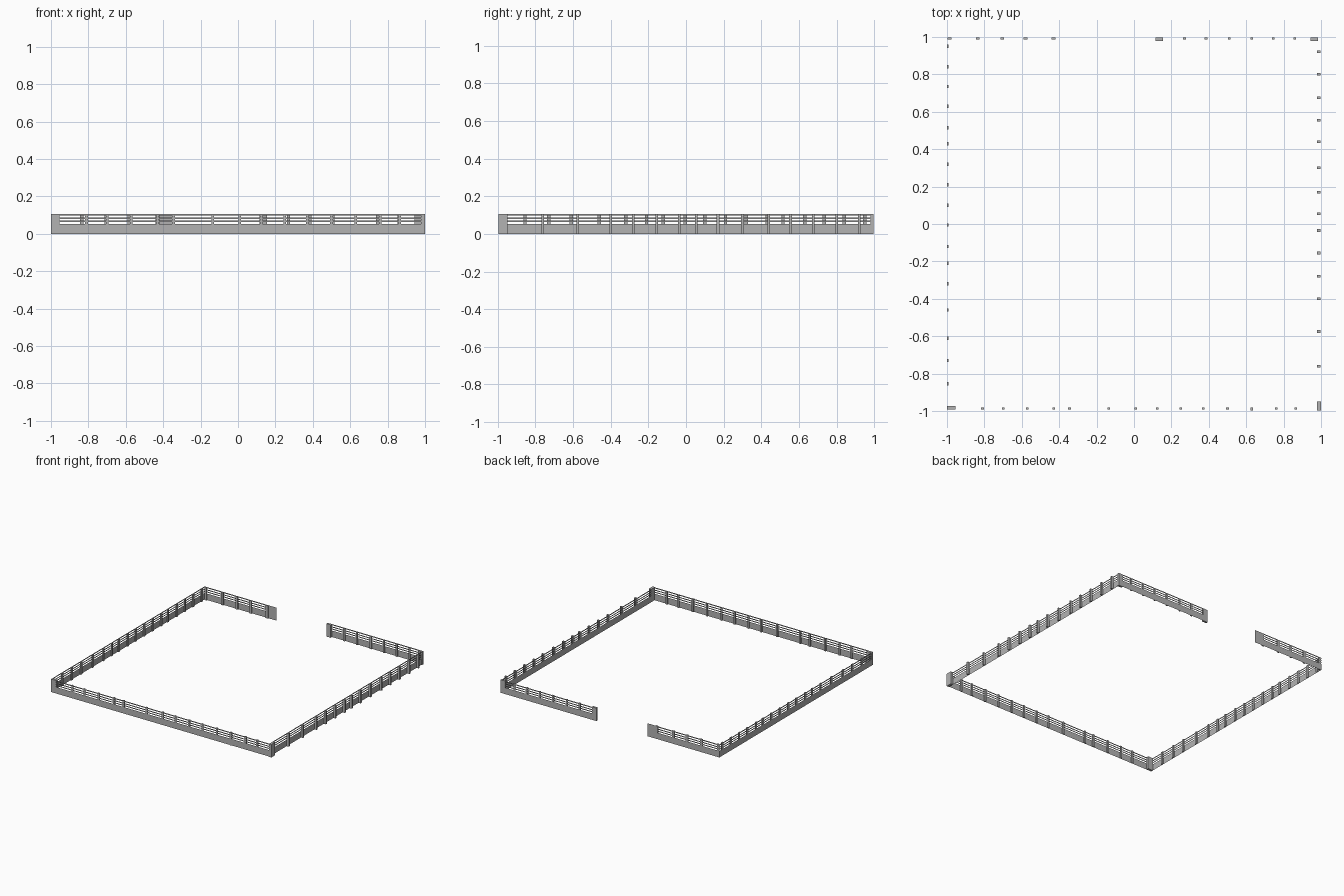
import bpy
import bmesh
from mathutils import Vector

cube = bpy.data.objects.get("Cube")
if cube:
    bpy.data.objects.remove(cube, do_unlink=True)

grey = bpy.data.materials.new("weathered_grey")
grey.use_nodes = True
COLOUR = (0.45, 0.45, 0.45, 1)
grey.diffuse_color = COLOUR
grey.node_tree.nodes["Principled BSDF"].inputs["Base Color"].default_value = COLOUR

TOP = 0.106
BANDS = [(0, 0.053), (0.062, 0.07), (0.079, 0.087), (0.097, TOP)]  # base board, rails


def finish(bm, name):
    mesh = bpy.data.meshes.new(name)
    bm.to_mesh(mesh)
    bm.free()
    mesh.materials.append(grey)
    bpy.context.collection.objects.link(bpy.data.objects.new(name, mesh))


def sheet(bm, axis, at, start, end, low, high):
    """Upright flat board running along the given axis."""
    corners = [(start, low), (end, low), (end, high), (start, high)]
    bm.faces.new([bm.verts.new((u, at, z) if axis == "x" else (at, u, z))
                  for u, z in corners])


def boards(name, axis, at, start, end, panels=()):
    bm = bmesh.new()
    for low, high in BANDS:
        sheet(bm, axis, at, start, end, low, high)
    # Solid end panels fill the openings between the rails
    for a, b in panels:
        for lower, upper in zip(BANDS, BANDS[1:]):
            sheet(bm, axis, at, a, b, lower[1], upper[0])
    finish(bm, name)


def posts(name, axis, near, far, spans):
    """Row of upright posts; spans are start and end along the axis."""
    bm = bmesh.new()
    for a, b in spans:
        lo, hi = ((a, near), (b, far)) if axis == "x" else ((near, a), (far, b))
        cube = bmesh.ops.create_cube(bm, size=1)["verts"]
        size = Vector((hi[0] - lo[0], hi[1] - lo[1], TOP))
        centre = Vector(((lo[0] + hi[0]) / 2, (lo[1] + hi[1]) / 2, TOP / 2))
        for v in cube:
            v.co = Vector(a * b for a, b in zip(v.co, size)) + centre
    finish(bm, name)


def spread(centres, width):
    return [(c - width / 2, c + width / 2) for c in centres]


# Fence boards on each side, with an opening at the back
boards("front_boards", "x", -0.992, -1, 0.98)
boards("left_boards", "y", 0.979, -0.992, 0.996)
boards("right_boards", "y", -1, -0.992, 0.996)
boards("back_left_boards", "x", 0.996, 0.115, 0.985)
boards("back_right_boards", "x", 0.996, -1, -0.35, [(-0.43, -0.35)])

# Front posts stand behind the boards, except one in front
posts("front_posts", "x", -0.992, -0.982,
      spread([-0.81, -0.7, -0.57, -0.43, -0.345, -0.135, 0.01, 0.125,
              0.25, 0.37, 0.5, 0.76, 0.865], 0.014))
posts("front_outer_post", "x", -0.997, -0.982, spread([0.63], 0.014))
posts("front_corner_post", "x", -0.992, -0.972, [(-1, -0.955)])

# Left side posts stand outside the boards
posts("left_posts", "y", 0.979, 0.998,
      spread([-0.76, -0.575, -0.4, -0.28, -0.155, -0.035, 0.055, 0.17,
              0.3, 0.44, 0.555, 0.675, 0.8, 0.92], 0.014))
posts("left_corner_post", "y", 0.979, 1, [(-0.996, -0.948)])

# Right side posts stand inside the boards
posts("right_posts", "y", -1, -0.991,
      spread([-0.855, -0.73, -0.61, -0.46, -0.32, -0.21, -0.12, -0.005, 0.1,
              0.21, 0.32, 0.43, 0.515, 0.63, 0.735, 0.84, 0.95], 0.018))

# Back posts stand inside the boards, wide ones at the opening and corner
posts("back_right_posts", "x", 0.987, 0.996,
      spread([-0.987, -0.835, -0.705, -0.58, -0.43], 0.02))
posts("back_left_posts", "x", 0.987, 0.996,
      spread([0.27, 0.385, 0.51, 0.63, 0.745, 0.86], 0.014))
posts("back_wide_posts", "x", 0.979, 0.996, spread([0.135, 0.965], 0.04))
